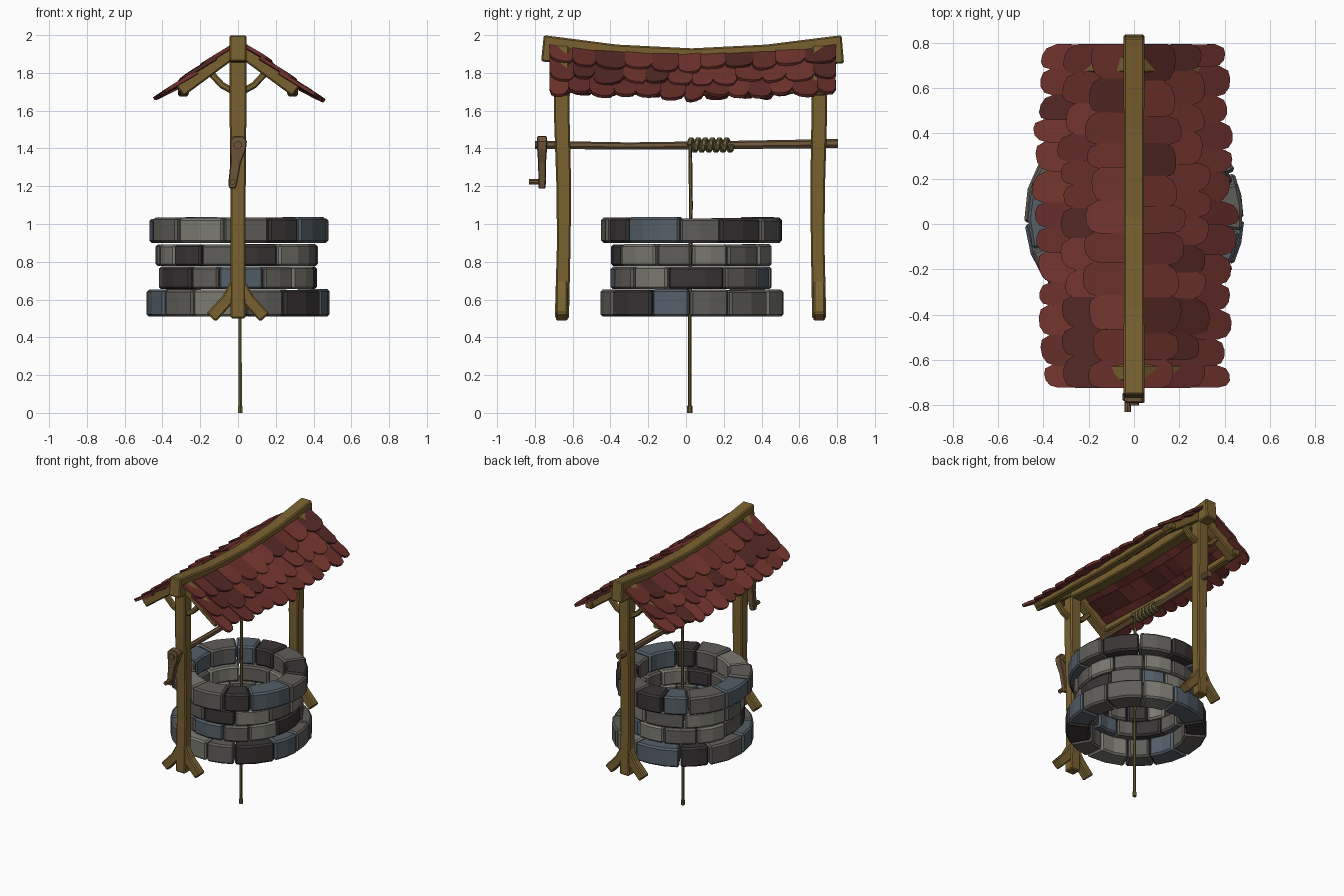
import bpy, bmesh, math, random
from mathutils import Vector as V

if "Cube" in bpy.data.objects:
    bpy.data.objects.remove(bpy.data.objects["Cube"])

random.seed(7)
CY = 0.03                      # well centre along y
POSTS = (-0.657, 0.705)        # post positions along y


def mat(name, r, g, b):
    m = bpy.data.materials.new(name)
    m.diffuse_color = (r, g, b, 1)
    m.use_nodes = True
    m.node_tree.nodes["Principled BSDF"].inputs["Base Color"].default_value = m.diffuse_color
    return m


WOOD = mat("wood", .19, .12, .03)
DARKWOOD = mat("crank_wood", .155, .09, .04)
ROPE = mat("rope", .155, .127, .045)
STONES = [mat("stone_pale", .2, .195, .165), mat("stone_mid", .115, .11, .1),
          mat("stone_blue", .09, .115, .14), mat("stone_dark", .042, .035, .036)]
REDS = [mat("tile_red", .18, .036, .028), mat("tile_brick", .14, .028, .023),
        mat("tile_dark", .09, .022, .018)]


def finish(name, bm, mats, bevel=0):
    bmesh.ops.recalc_face_normals(bm, faces=bm.faces[:])
    me = bpy.data.meshes.new(name)
    bm.to_mesh(me)
    bm.free()
    for m in mats:
        me.materials.append(m)
    ob = bpy.data.objects.new(name, me)
    bpy.context.collection.objects.link(ob)
    if bevel:
        b = ob.modifiers.new("bevel", 'BEVEL')
        b.width, b.segments = bevel, 1
        b.limit_method, b.angle_limit = 'ANGLE', math.radians(40)
    return ob


def loft(bm, rings, mi=0):
    """Skin a list of equal closed rings and cap both ends."""
    rs = [[bm.verts.new(p) for p in r] for r in rings]
    fs = [bm.faces.new(rs[0]), bm.faces.new(rs[-1])]
    n = len(rs[0])
    for a, b in zip(rs, rs[1:]):
        fs += [bm.faces.new((a[i], a[(i + 1) % n], b[(i + 1) % n], b[i])) for i in range(n)]
    for f in fs:
        f.material_index = mi


def sweep(name, pts, sizes, axis, m, sides=4, bevel=0.008):
    """Sweep a box (4 sides) or round section along a path; sizes are (along axis, across)."""
    pts = [V(p) for p in pts]
    if not isinstance(sizes, list):
        sizes = [sizes] * len(pts)
    prof = [(-.5, -.5), (.5, -.5), (.5, .5), (-.5, .5)] if sides == 4 else [
        (.5 * math.cos(2 * math.pi * i / sides), .5 * math.sin(2 * math.pi * i / sides))
        for i in range(sides)]
    rings = []
    for i, p in enumerate(pts):
        t = (pts[min(i + 1, len(pts) - 1)] - pts[max(i - 1, 0)]).normalized()
        side = t.cross(V(axis)).normalized()
        up = side.cross(t)
        a, b = sizes[i]
        rings.append([p + up * (u * a) + side * (w * b) for u, w in prof])
    bm = bmesh.new()
    loft(bm, rings)
    return finish(name, bm, [m], bevel if sides == 4 else 0)


# Stone courses: rings of separate curved blocks
def course(name, z0, z1, ri, ro, wobble):
    bm = bmesh.new()
    w = [random.uniform(.65, 1.35) for _ in range(12)]
    a = random.uniform(0, 1)
    last = -1
    for k in w:
        step = k / sum(w) * 2 * math.pi
        n = max(2, round(step / .26))
        o = ro + random.uniform(-.012, .006)
        top = z1 + random.uniform(-wobble, wobble * .5)
        rings = []
        for i in range(n + 1):
            t = a + .008 + (step - .016) * i / n
            c, s = math.cos(t), math.sin(t)
            rings.append([(r * c, CY + r * s, z) for r, z in
                          ((ri, z0), (o, z0), (o, top), (ri, top))])
        last = random.choice([i for i in (0, 1, 2, 3, 0, 1) if i != last])
        loft(bm, rings, last)
        a += step
    finish(name, bm, STONES, .012)


course("stone_base_course", .51, .653, .335, .49, .006)
course("stone_lower_course", .655, .775, .30, .43, .002)
course("stone_upper_course", .777, .893, .30, .43, .002)
course("stone_rim_course", .90, 1.033, .315, .475, .008)

# Ridge beam, sagging in the middle
sweep("ridge_beam", [(0, -.76, 1.93), (0, -.37, 1.89), (0, .03, 1.875), (0, .43, 1.89), (0, .83, 1.925)],
      [(.14, .092), (.12, .09), (.11, .09), (.12, .09), (.15, .092)], (0, 0, 1), WOOD)

# Posts with splayed feet, rafters and curved braces at each end
for end, y in zip(("front", "back"), POSTS):
    j = .01 if end == "front" else -.008
    sweep(end + "_post", [(0, y, .50), (0, y + j, .9), (0, y + j, 1.2), (0, y, 1.55), (0, y, 1.9)],
          [(.075, .078), (.072, .08), (.078, .082), (.082, .088), (.085, .09)], (0, 1, 0), WOOD)
    for side, s in (("left", -1), ("right", 1)):
        tag = f"{end}_{side}_"
        sweep(tag + "foot", [(0, y, .70), (s * .055, y, .60), (s * .142, y, .505)],
              (.06, .066), (0, 1, 0), WOOD)
        sweep(tag + "rafter", [(s * .01, y, 1.925), (s * .308, y, 1.705)],
              (.075, .07), (0, 1, 0), WOOD)
        sweep(tag + "brace", [(s * .02, y, 1.70), (s * .085, y, 1.735), (s * .15, y, 1.805)],
              (.045, .035), (0, 1, 0), WOOD)

# Eave purlins under the tiles
for side, s in (("left", -1), ("right", 1)):
    sweep(side + "_purlin", [(s * .285, -.69, 1.72), (s * .29, .03, 1.70), (s * .285, .765, 1.72)],
          (.05, .055), (0, 0, 1), WOOD)


# Roof tiles: three overlapping rows of rounded slabs per side
def roof_point(s, y, x, lift):
    m = max(0, 1 - ((y - CY) / .8) ** 2)
    z = 1.965 - .757 * (x - .05) - m * (.055 - .025 * x / .4)
    return V((s * (x + .045 * m * x / .4), y, z + lift))


for side, s in (("left", -1), ("right", 1)):
    bm = bmesh.new()
    for x0, x1, count in ((.02, .185, 11), (.12, .29, 12), (.22, .395, 13)):
        ws = [random.uniform(.8, 1.2) for _ in range(count)]
        y = -.72
        for k in ws:
            w = k / sum(ws) * 1.51
            yc, y = y + w / 2, y + w
            e = x1 + random.uniform(-.018, .02)
            low = random.uniform(-.006, .006)
            skew = random.uniform(-.012, .012)
            outline = [(-.52, 0), (.52, 0), (.53, .72), (.36, .94), (.1, 1), (-.2, .99), (-.42, .9), (-.52, .7)]
            top = []
            for u, v in outline:
                x = x0 + (e - x0) * v + (skew * u * 2 if v else 0)
                top.append(roof_point(s, yc + u * w, x, -.022 + .024 * v + low * u * 2))
            off = V((s * .011, 0, .015))
            loft(bm, [[p - off for p in top], top], random.choice((0, 0, 1, 1, 2)))
    finish(side + "_roof_tiles", bm, REDS)

# Winding axle and crank
sweep("axle", [(0, -.80, 1.418), (0, -.3, 1.412), (0, .15, 1.416), (0, .805, 1.425)],
      [(.045, .045), (.04, .04), (.045, .045), (.05, .05)], (0, 0, 1), DARKWOOD, 7)
sweep("crank_arm", [(.004, -.762, 1.465), (.003, -.762, 1.44), (0, -.762, 1.40), (-.012, -.762, 1.33),
                    (-.028, -.762, 1.215), (-.03, -.762, 1.188)],
      [(.05, .055), (.055, .088), (.052, .085), (.042, .056), (.038, .046), (.036, .035)],
      (0, 1, 0), DARKWOOD, bevel=.005)
sweep("crank_handle", [(-.028, -.83, 1.222), (-.028, -.74, 1.222)], (.03, .03), (0, 0, 1), DARKWOOD, 7)

# Rope: coil on the axle and hanging length with a knotted end
coil = [(.031 * math.cos(i * math.pi / 5), .018 + .225 * i / 60, 1.418 + .031 * math.sin(i * math.pi / 5))
        for i in range(61)]
sweep("rope_coil", coil, (.03, .026), (0, 1, 0), ROPE, 6)
sweep("hanging_rope", [(.012, .022, 1.41), (.012, .026, 1.1), (.01, .02, .6), (.012, .02, .04), (.012, .02, .036), (.012, .02, 0)],
      [(.02, .02)] * 4 + [(.027, .027)] * 2, (0, 1, 0), ROPE, 6)
